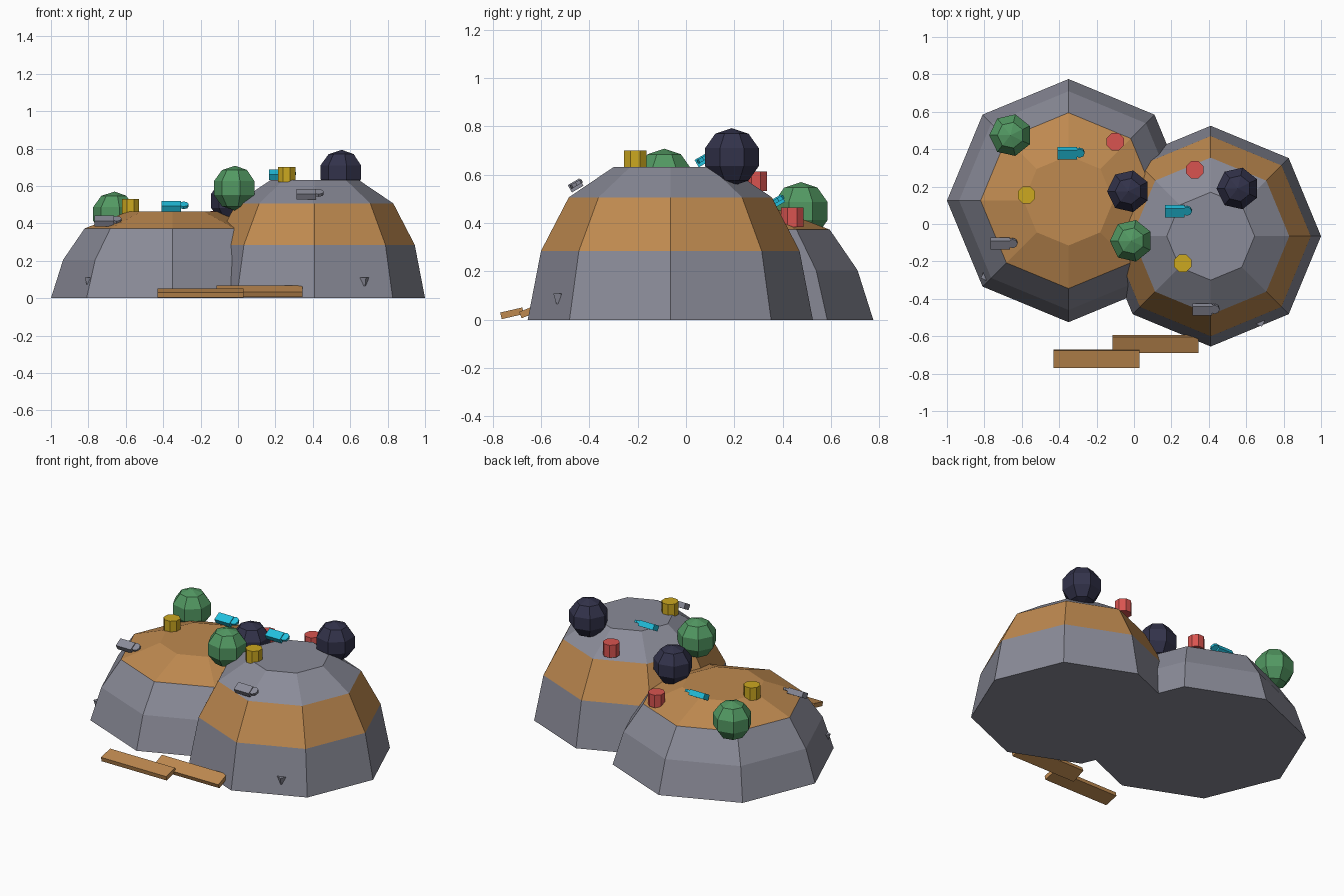
import bpy, bmesh, math
from mathutils import Matrix

if "Cube" in bpy.data.objects:
    bpy.data.objects.remove(bpy.data.objects["Cube"])


def material(name, rgb):
    lin = [(c / 255 / 12.92) if c < 10 else ((c / 255 + 0.055) / 1.055) ** 2.4 for c in rgb]
    m = bpy.data.materials.new(name)
    m.diffuse_color = (*lin, 1)
    m.use_nodes = True
    m.node_tree.nodes["Principled BSDF"].inputs["Base Color"].default_value = m.diffuse_color
    return m


GREY = material("rock grey", (138, 139, 152))
OCHRE = material("ochre", (191, 138, 80))
GREEN = material("leaf green", (82, 152, 98))
NAVY = material("dark navy", (50, 50, 74))
RED = material("red", (217, 84, 80))
YELLOW = material("yellow", (204, 168, 32))
CYAN = material("cyan", (34, 192, 222))


def finish(bm, name, mats, loc=(0, 0, 0), rot=(0, 0, 0)):
    bmesh.ops.recalc_face_normals(bm, faces=bm.faces)
    mesh = bpy.data.meshes.new(name)
    bm.to_mesh(mesh)
    bm.free()
    for m in mats:
        mesh.materials.append(m)
    ob = bpy.data.objects.new(name, mesh)
    ob.location, ob.rotation_euler = loc, rot
    bpy.context.collection.objects.link(ob)
    return ob


def dome(name, x, y, profile, low, high):
    """Eight-sided mound; faces whose height lies between low and high are ochre."""
    bm = bmesh.new()
    rings = []
    for r, z in profile:
        rings.append([bm.verts.new((r * math.cos(i * math.pi / 4),
                                    r * math.sin(i * math.pi / 4), z)) for i in range(8)])
    for a, b in zip(rings, rings[1:]):
        for i in range(8):
            j = (i + 1) % 8
            bm.faces.new((a[i], a[j], b[j], b[i]))
    bm.faces.new(rings[0])
    bm.faces.new(rings[-1])
    for f in bm.faces:
        f.material_index = int(low < f.calc_center_median().z < high)
    finish(bm, name, (GREY, OCHRE), (x, y, 0))


def bush(name, mat, x, y, z):
    bm = bmesh.new()
    bmesh.ops.create_uvsphere(bm, u_segments=7, v_segments=5, radius=0.12)
    finish(bm, name, [mat], (x, y, z), (0, 0, math.pi / 2))


def drum(name, mat, x, y, top):
    bm = bmesh.new()
    bmesh.ops.create_cone(bm, cap_ends=True, segments=8, radius1=0.05, radius2=0.05, depth=0.08)
    finish(bm, name, [mat], (x, y, top - 0.04), (0, 0, math.pi / 8))


def slab(bm, sx, sy, sz):
    bmesh.ops.create_cube(bm, size=1, matrix=Matrix.Diagonal((sx, sy, sz, 1)))


def critter(name, mat, x, y, z):
    """Tilted block body with a small round head at its +x end."""
    bm = bmesh.new()
    slab(bm, 0.105, 0.055, 0.035)
    bmesh.ops.create_cone(bm, cap_ends=True, segments=8, radius1=0.027, radius2=0.027, depth=0.016,
                          matrix=Matrix.Translation((0.066, 0.006, 0.004)))
    finish(bm, name, [mat], (x, y, z), (math.radians(30), 0, 0))


# Two overlapping mounds
dome("low_mound", -0.35, 0.125, [(0.65, 0), (0.585, 0.205), (0.47, 0.373), (0.24, 0.462)], 0.38, 1)
dome("tall_mound", 0.41, -0.065, [(0.59, 0), (0.535, 0.285), (0.42, 0.507), (0.235, 0.632)], 0.3, 0.5)

# Round bushes
bush("green_bush_left", GREEN, -0.66, 0.475, 0.45)
bush("green_bush_middle", GREEN, -0.015, -0.09, 0.588)
bush("dark_bush_right", NAVY, 0.555, 0.19, 0.673)
bush("dark_bush_middle", NAVY, -0.03, 0.175, 0.52)

# Drums
drum("red_drum_low", RED, -0.1, 0.44, 0.465)
drum("red_drum_high", RED, 0.325, 0.29, 0.613)
drum("yellow_drum_low", YELLOW, -0.575, 0.155, 0.53)
drum("yellow_drum_high", YELLOW, 0.26, -0.21, 0.7)

# Small block figures
critter("cyan_critter_low", CYAN, -0.357, 0.378, 0.49)
critter("cyan_critter_high", CYAN, 0.217, 0.068, 0.66)
critter("grey_critter_low", GREY, -0.715, -0.105, 0.412)
critter("grey_critter_high", GREY, 0.365, -0.457, 0.556)

# Planks at the foot
for i, (x, y, z) in enumerate([(-0.2, -0.72, 0.027), (0.115, -0.642, 0.037)]):
    bm = bmesh.new()
    slab(bm, 0.46, 0.094, 0.028)
    finish(bm, f"plank_{i + 1}", [OCHRE], (x, y, z), (math.radians(13 + 9 * i), 0, 0))

# Small rock spurs on the lower walls
for i, (x, y) in enumerate([(0.675, -0.525), (-0.795, -0.28)]):
    bm = bmesh.new()
    bmesh.ops.create_cone(bm, cap_ends=True, segments=4, radius1=0.012, radius2=0.026, depth=0.045)
    finish(bm, f"rock_spur_{i + 1}", [GREY], (x, y, 0.087), (0, 0, math.radians(20)))
